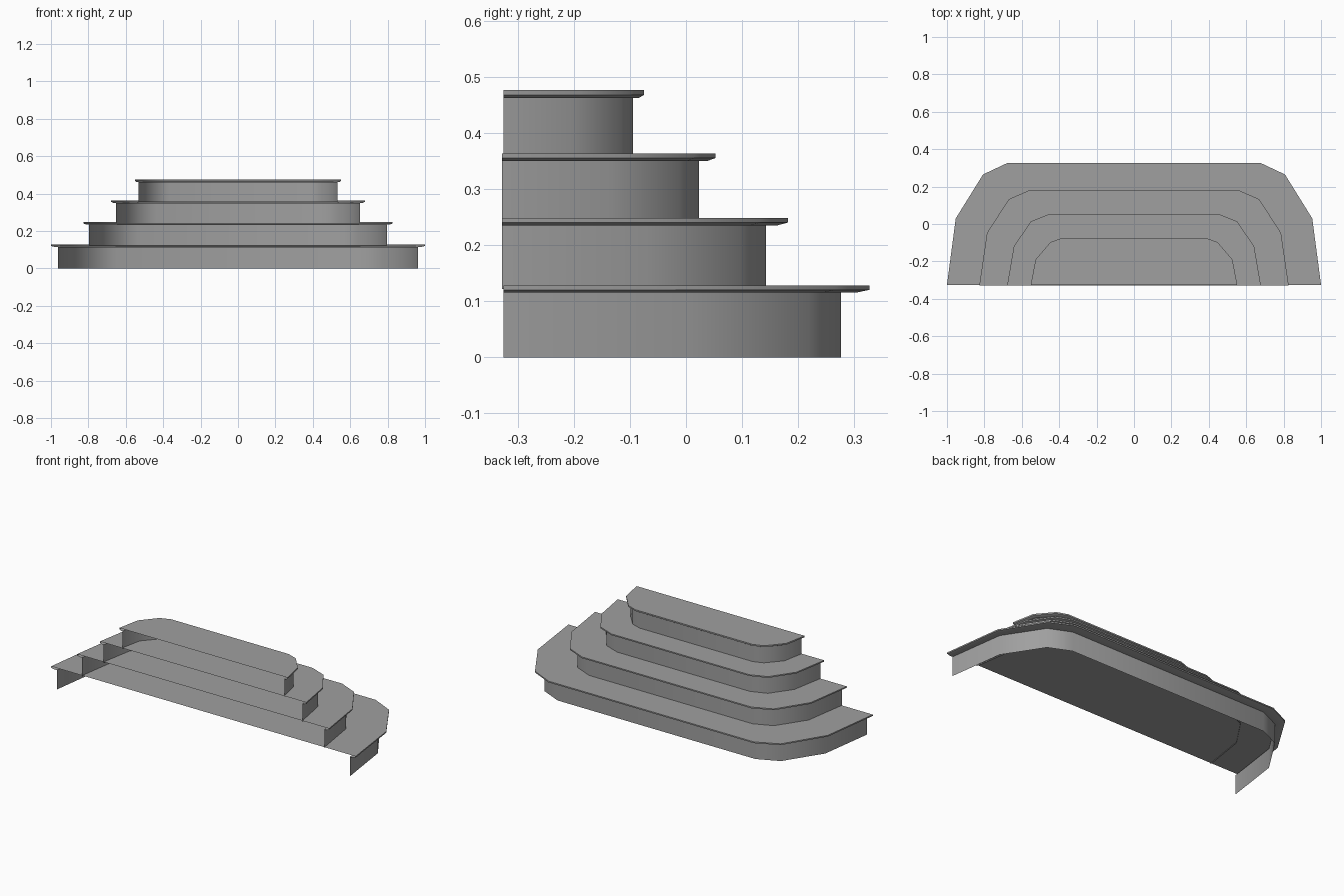
import bpy, bmesh, math

cube = bpy.data.objects.get("Cube")
if cube:
    bpy.data.objects.remove(cube, do_unlink=True)

grey = bpy.data.materials.new("plain grey")
grey.use_nodes = True
colour = (0.35, 0.35, 0.35, 1)
grey.diffuse_color = colour
grey.node_tree.nodes["Principled BSDF"].inputs["Base Color"].default_value = colour


def ring(bm, half, front, z, sx=1.0, sy=1.0):
    """Mirrored open outline, scaled about the centre of the open front edge."""
    path = half + [(-x, y) for x, y in reversed(half)]
    return [bm.verts.new((x * sx, front + (y - front) * sy, z)) for x, y in path]


def step(name, half, bottom, top, lip):
    """Riser shell, nosing and tread, open along the front."""
    bm = bmesh.new()
    front = half[0][1]
    under = top - lip
    loops = [
        ring(bm, half, front, bottom, 0.963, 0.922),
        ring(bm, half, front, under, 0.963, 0.922),
        ring(bm, half, front, under, 0.982, 0.962),
        ring(bm, half, front, under + lip * 0.4),
        ring(bm, half, front, top),
    ]
    for a, b in zip(loops, loops[1:]):
        for i in range(len(a) - 1):
            bm.faces.new((a[i], a[i + 1], b[i + 1], b[i]))
    bm.faces.new(loops[-1])
    mesh = bpy.data.meshes.new(name)
    bm.to_mesh(mesh)
    bm.free()
    mesh.materials.append(grey)
    obj = bpy.data.objects.new(name, mesh)
    bpy.context.collection.objects.link(obj)
    bpy.ops.object.select_all(action='DESELECT')
    obj.select_set(True)
    bpy.context.view_layer.objects.active = obj
    bpy.ops.object.shade_smooth_by_angle(angle=math.radians(36))


# Four tiers, widest at the bottom
step("bottom_step", [(1.0, -0.325), (0.953, 0.03), (0.807, 0.265), (0.675, 0.327)],
     0.0, 0.128, 0.013)
step("second_step", [(0.827, -0.328), (0.786, -0.048), (0.67, 0.132), (0.557, 0.182)],
     0.122, 0.248, 0.013)
step("third_step", [(0.678, -0.328), (0.642, -0.118), (0.55, 0.015), (0.453, 0.053)],
     0.24, 0.363, 0.013)
step("top_step", [(0.552, -0.325), (0.526, -0.19), (0.447, -0.097), (0.385, -0.075)],
     0.355, 0.476, 0.014)
